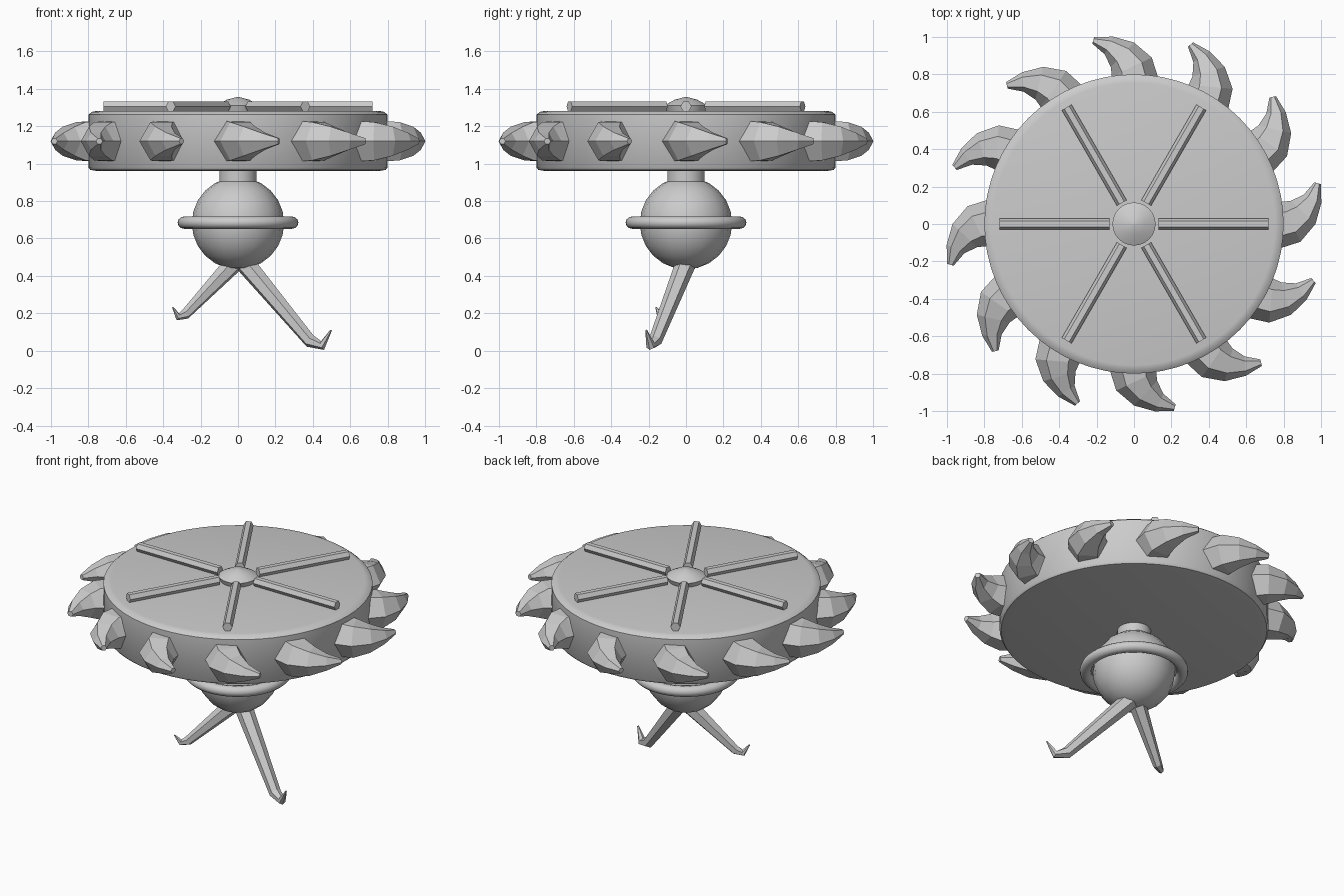
import bpy, bmesh, math
from mathutils import Vector, Matrix

if "Cube" in bpy.data.objects:
    bpy.data.objects.remove(bpy.data.objects["Cube"], do_unlink=True)

# One plain grey for the whole model
grey = bpy.data.materials.new("plain_grey")
grey.use_nodes = True
grey.diffuse_color = (0.6, 0.6, 0.6, 1)
grey.node_tree.nodes["Principled BSDF"].inputs["Base Color"].default_value = (0.6, 0.6, 0.6, 1)


def finish(name, bm, smooth_angle=0):
    bmesh.ops.recalc_face_normals(bm, faces=bm.faces)
    mesh = bpy.data.meshes.new(name)
    bm.to_mesh(mesh)
    bm.free()
    mesh.materials.append(grey)
    obj = bpy.data.objects.new(name, mesh)
    bpy.context.collection.objects.link(obj)
    if smooth_angle:
        bpy.ops.object.select_all(action='DESELECT')
        obj.select_set(True)
        bpy.context.view_layer.objects.active = obj
        bpy.ops.object.shade_smooth_by_angle(angle=math.radians(smooth_angle))
    return obj


def loft(bm, rings, closed=False):
    """Skin a list of vertex rings, capping the ends unless closed."""
    n = len(rings[0])
    pairs = list(zip(rings, rings[1:]))
    if closed:
        pairs.append((rings[-1], rings[0]))
    else:
        bm.faces.new(rings[0])
        bm.faces.new(rings[-1])
    for a, b in pairs:
        for i in range(n):
            j = (i + 1) % n
            bm.faces.new((a[i], a[j], b[j], b[i]))


def lathe(name, profile, segments, smooth_angle, closed=False):
    """Turn (radius, z) points about the z axis."""
    bm = bmesh.new()
    rings = []
    for r, z in profile:
        angles = [math.tau * i / segments for i in range(segments)]
        rings.append([bm.verts.new((r * math.cos(a), r * math.sin(a), z)) for a in angles])
    loft(bm, rings, closed)
    return finish(name, bm, smooth_angle)


def hex_sweep(name, path, normal, turn=0):
    """Six-sided tapered bar through (x, y, z, radius) points lying in one plane."""
    bm = bmesh.new()
    points = [Vector(p[:3]) for p in path]
    n = Vector(normal).normalized()
    rings = []
    for i, c in enumerate(points):
        before = c - points[i - 1] if i else points[1] - c
        after = points[i + 1] - c if i + 1 < len(points) else before
        tangent = before.normalized() + after.normalized()
        u = tangent.cross(n).normalized()
        ring = []
        for k in range(6):
            a = k * math.pi / 3
            ring.append(bm.verts.new(c + path[i][3] * (u * math.cos(a) + n * math.sin(a))))
        rings.append(ring)
    loft(bm, rings)
    bm.transform(Matrix.Rotation(turn, 4, 'Z'))
    return finish(name, bm)


# Wheel disc with softened rims
lathe("wheel_disc", [(0.75, 0.96), (0.79, 0.967), (0.8, 0.98), (0.8, 1.262),
                     (0.78, 1.277), (0.755, 1.282)], 64, 40)

# Curved thorns around the rim
thorn = [(0.74, -0.01, 1.12, 0.127), (0.84, 0.012, 1.12, 0.118), (0.905, 0.062, 1.12, 0.09),
         (0.955, 0.135, 1.12, 0.052), (0.982, 0.218, 1.12, 0.018)]
for i in range(12):
    hex_sweep(f"rim_thorn_{i + 1}", thorn, (0, 0, 1), i * math.tau / 12)

# Spokes and centre cap on the top face
for i in range(6):
    hex_sweep(f"top_spoke_{i + 1}", [(0.13, 0, 1.306, 0.03), (0.72, 0, 1.306, 0.03)],
              (0, 0, 1), i * math.tau / 6)
lathe("centre_cap", [(0.1, 1.27), (0.115, 1.312), (0.06, 1.342), (0.005, 1.357)], 32, 25)

# Neck, ball and ring below the wheel
lathe("neck", [(0.1, 0.88), (0.1, 0.97)], 32, 40)

ball = bmesh.new()
bmesh.ops.create_uvsphere(ball, u_segments=16, v_segments=12, radius=0.247,
                          matrix=Matrix.Translation((0, 0, 0.682)))
finish("ball", ball, 60)

tube = [math.tau * k / 12 for k in range(12)]
lathe("ball_ring", [(0.288 + 0.035 * math.cos(a), 0.685 + 0.033 * math.sin(a)) for a in tube],
      48, 60, closed=True)

# Two unequal hooked legs
hex_sweep("left_leg", [(0.035, 0, 0.47, 0.055), (0.385, -0.165, 0.052, 0.036),
                       (0.452, -0.19, 0.028, 0.025), (0.498, -0.213, 0.11, 0.005)],
          (0.39, 0.92, 0))
hex_sweep("right_leg", [(-0.03, 0, 0.46, 0.052), (-0.28, -0.115, 0.197, 0.029),
                        (-0.322, -0.135, 0.182, 0.02), (-0.349, -0.16, 0.232, 0.004)],
          (-0.4, 0.92, 0))
